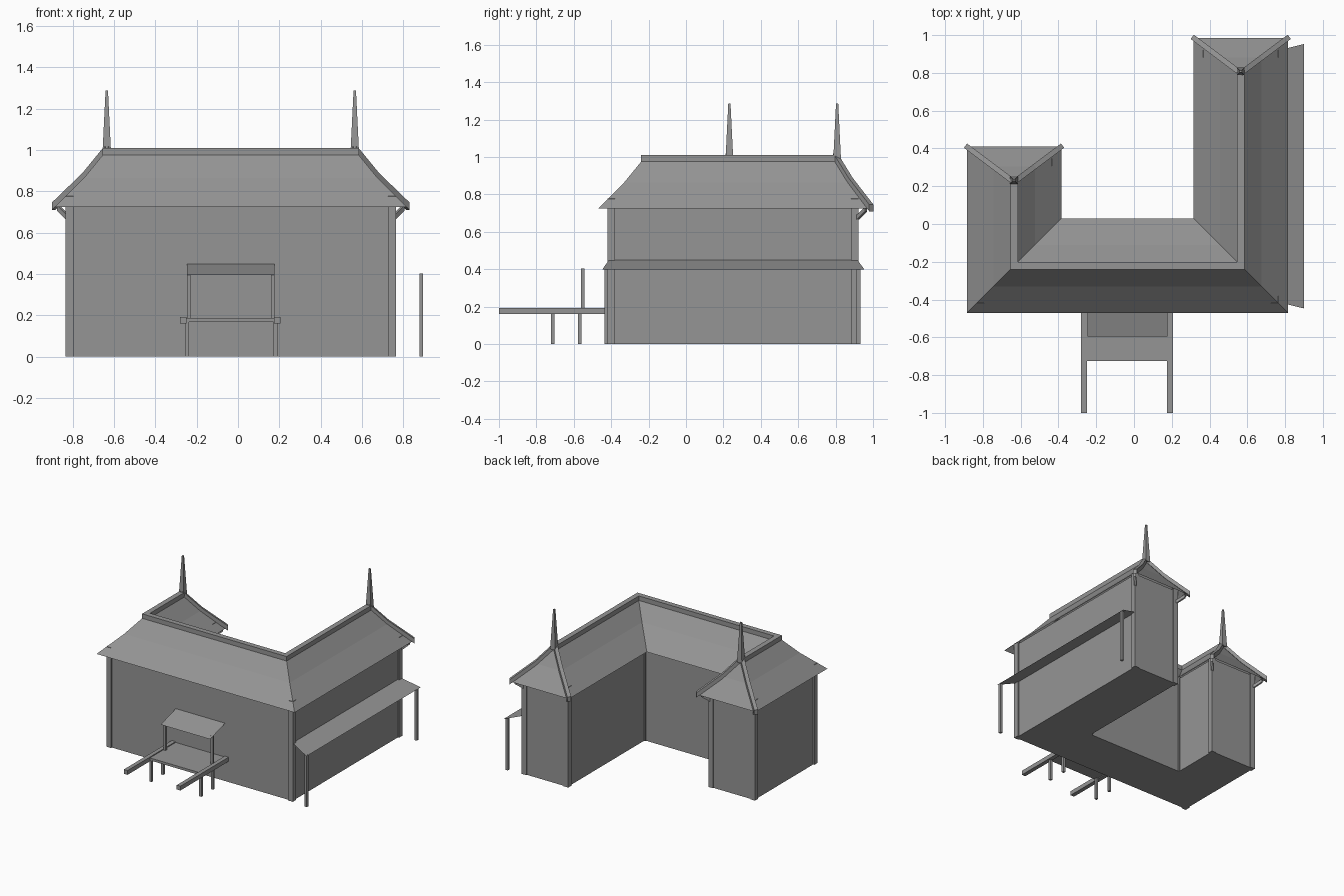
import bpy, bmesh
from mathutils import Vector

if "Cube" in bpy.data.objects:
    bpy.data.objects.remove(bpy.data.objects["Cube"])

grey = bpy.data.materials.new("plain grey")
grey.diffuse_color = (0.3, 0.3, 0.3, 1)
grey.use_nodes = True
grey.node_tree.nodes["Principled BSDF"].inputs["Base Color"].default_value = grey.diffuse_color

# plan of the U-shaped ridge line
XL, XR, YF = -0.635, 0.565, -0.22
YL, YR = 0.222, 0.798


def finish(name, bm, fix=True):
    if fix:
        bmesh.ops.recalc_face_normals(bm, faces=bm.faces[:])
    me = bpy.data.meshes.new(name)
    bm.to_mesh(me)
    bm.free()
    me.materials.append(grey)
    ob = bpy.data.objects.new(name, me)
    bpy.context.collection.objects.link(ob)
    return ob


def box(name, x0, x1, y0, y1, z0, z1, taper=1.0):
    bm = bmesh.new()
    bmesh.ops.create_cube(bm, size=1)
    for v in bm.verts:
        t = taper if v.co.z > 0 else 1
        v.co = ((x0 + x1) / 2 + v.co.x * (x1 - x0) * t,
                (y0 + y1) / 2 + v.co.y * (y1 - y0) * t,
                z1 if v.co.z > 0 else z0)
    return finish(name, bm)


def sheet(name, pts):
    bm = bmesh.new()
    bm.faces.new([bm.verts.new(p) for p in pts])
    return finish(name, bm, False)


def u_path(s, slope, yl=YL, yr=YR):
    """U-shaped plan line, offset outward by s (inward if negative)."""
    e = slope * abs(s)
    return [(XL - s, yl + e), (XL - s, YF - s), (XR + s, YF - s), (XR + s, yr + e)]


def sweep(name, profile, slope):
    """Sweep an (offset, height) profile round the U and close its hipped ends."""
    bm = bmesh.new()
    rows = [[bm.verts.new((x, y, z)) for x, y in u_path(s, slope)] for s, z in profile]
    n = len(rows)
    for a, b in zip(rows, rows[1:]):
        for i in range(3):
            bm.faces.new((a[i], a[i + 1], b[i + 1], b[i]))
    for k in range(n // 2 - 1):
        for e in (0, 3):
            bm.faces.new((rows[k][e], rows[k + 1][e], rows[n - 2 - k][e], rows[n - 1 - k][e]))
    return finish(name, bm)


def beam(name, pts, w, h):
    """Beam of width w and height h along a path lying in a vertical plane."""
    bm = bmesh.new()
    pts = [Vector(p) for p in pts]
    d = pts[-1] - pts[0]
    side = Vector((d.y, -d.x, 0)).normalized() * w / 2
    up = Vector((0, 0, h / 2))
    rings = [[bm.verts.new(p + o) for o in (side + up, side - up, -side - up, -side + up)]
             for p in pts]
    for a, b in zip(rings, rings[1:]):
        for i in range(4):
            bm.faces.new((a[i], a[i - 1], b[i - 1], b[i]))
    bm.faces.new(rings[0])
    bm.faces.new(rings[-1])
    return finish(name, bm)


# walls: extruded U plan
H = 0.19
WL, WR = 0.34, 0.915
bm = bmesh.new()
plan = u_path(H, 0, WL, WR) + u_path(-H, 0, WL, WR)[::-1]
base = bm.faces.new([bm.verts.new((x, y, 0)) for x, y in plan])
ext = bmesh.ops.extrude_face_region(bm, geom=[base], use_keep_orig=True)
for v in ext["geom"]:
    if isinstance(v, bmesh.types.BMVert):
        v.co.z = 0.765
finish("walls", bm)

# corner posts, just proud of the walls
for s in (0.18, -0.18):
    for x, y in u_path(s, 0, WL - 0.013, WR - 0.013):
        box("corner_post", x - 0.02, x + 0.02, y - 0.02, y + 0.02, 0, 0.777)

# two-pitch roof and the ridge cap
sweep("roof", [(0.25, 0.725), (0.11, 0.865), (0.02, 0.975),
               (-0.02, 0.975), (-0.11, 0.865), (-0.25, 0.725)], 0.75)
sweep("ridge_cap", [(0.02, 0.965), (0.02, 1.01), (-0.02, 1.01), (-0.02, 0.965)], 0)

# hip beams, brackets and spire at each wing end
for cx, ye, wall in ((XL, YL, WL), (XR, YR, WR)):
    for sg in (-1, 1):
        beam("hip_beam", [(cx + sg * s, ye + 0.75 * s, z) for s, z in
                          ((0.0, 1.0), (0.02, 0.98), (0.11, 0.87), (0.257, 0.728))], 0.028, 0.036)
        beam("eave_bracket", [(cx + sg * 0.19, wall, 0.675),
                              (cx + sg * 0.235, wall + 0.047, 0.72)], 0.018, 0.025)
    y = ye + 0.01
    box("spire", cx - 0.021, cx + 0.021, y - 0.021, y + 0.021, 0.98, 1.287, 0.28)

# side awning with two posts
sheet("side_awning", [(0.75, -0.41, 0.452), (0.90, -0.447, 0.40),
                      (0.90, 0.953, 0.40), (0.75, 0.915, 0.452)])
for y in (-0.427, 0.922):
    box("awning_post", 0.877, 0.896, y - 0.01, y + 0.01, 0, 0.402)

# front porch: deck, side rails, legs, canopy
box("porch_deck", -0.265, 0.19, -0.725, -0.40, 0.167, 0.186)
for x in (-0.264, 0.19):
    box("porch_rail", x - 0.016, x + 0.016, -1.0, -0.40, 0.16, 0.193)
for x in (-0.246, 0.181):
    for y in (-0.712, -0.568):
        box("porch_leg", x - 0.009, x + 0.009, y - 0.009, y + 0.009, 0, 0.168)
for x in (-0.238, 0.168):
    box("canopy_post", x - 0.009, x + 0.009, -0.562, -0.544, 0.18, 0.405)
sheet("porch_canopy", [(-0.247, -0.595, 0.395), (0.177, -0.595, 0.395),
                       (0.177, -0.405, 0.45), (-0.247, -0.405, 0.45)])
